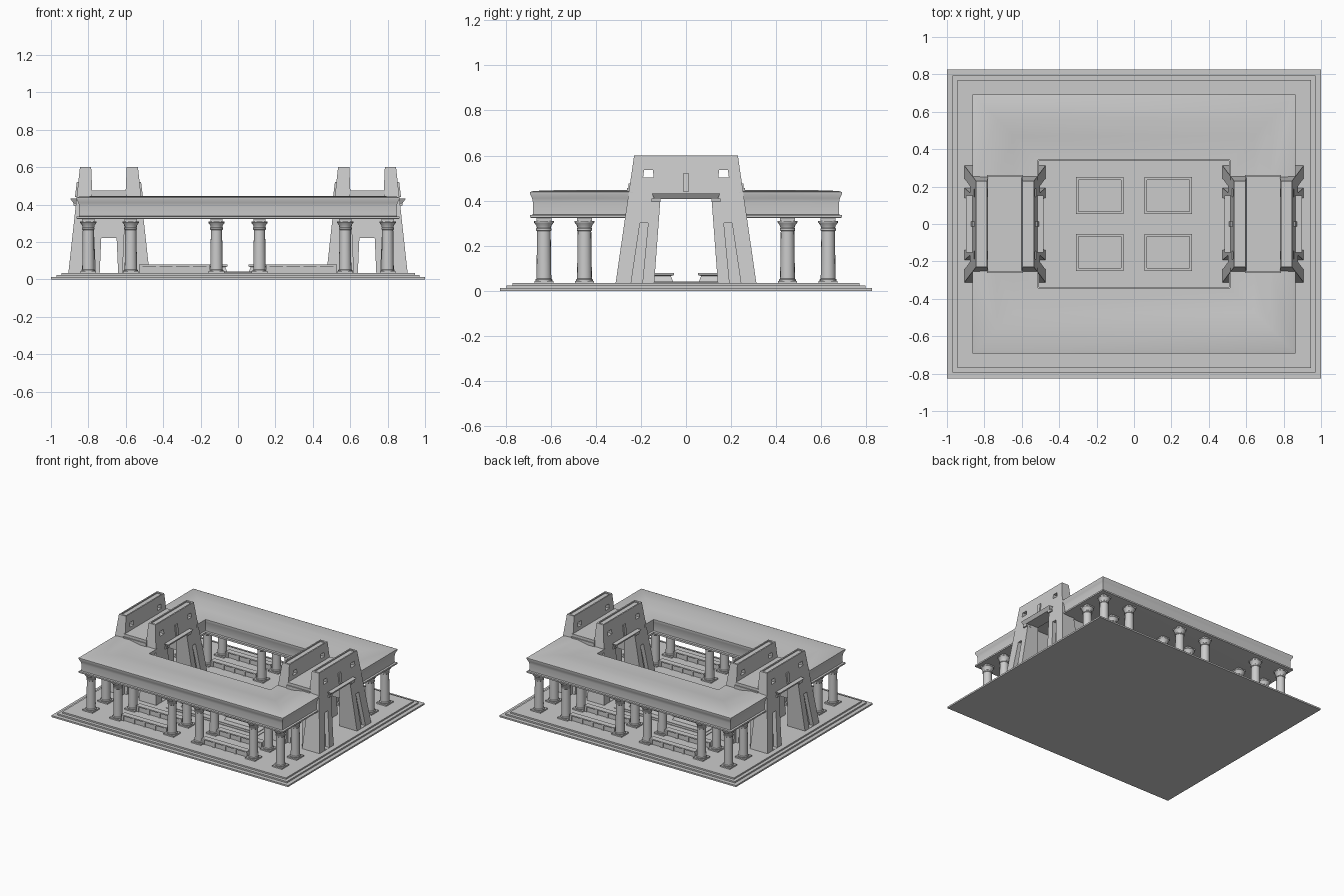
import bpy, bmesh, math

old = bpy.data.objects.get("Cube")
if old:
    bpy.data.objects.remove(old, do_unlink=True)

stone = bpy.data.materials.new("grey_stone")
stone.use_nodes = True
GREY = (0.6, 0.6, 0.6, 1)
stone.diffuse_color = GREY
stone.node_tree.nodes["Principled BSDF"].inputs["Base Color"].default_value = GREY


def finish(name, bm):
    bmesh.ops.recalc_face_normals(bm, faces=bm.faces)
    me = bpy.data.meshes.new(name)
    bm.to_mesh(me)
    bm.free()
    me.materials.append(stone)
    ob = bpy.data.objects.new(name, me)
    bpy.context.collection.objects.link(ob)
    return ob


def loft(name, rings, closed=False):
    """Skin equal-sized closed rings; cap the ends unless the loop closes."""
    bm = bmesh.new()
    rows = [[bm.verts.new(p) for p in r] for r in rings]
    n = len(rows[0])
    pairs = list(zip(rows, rows[1:])) + ([(rows[-1], rows[0])] if closed else [])
    for a, b in pairs:
        for i in range(n):
            j = (i + 1) % n
            bm.faces.new((a[i], a[j], b[j], b[i]))
    if not closed:
        bm.faces.new(rows[0])
        bm.faces.new(rows[-1])
    return finish(name, bm)


def rect(x0, x1, y0, y1, z):
    return [(x0, y0, z), (x1, y0, z), (x1, y1, z), (x0, y1, z)]


def box(name, x0, x1, y0, y1, z0, z1, inset=0.0):
    """Box whose top is drawn in by inset."""
    return loft(name, [rect(x0, x1, y0, y1, z0),
                       rect(x0 + inset, x1 - inset, y0 + inset, y1 - inset, z1)])


def smooth(ob):
    bpy.ops.object.select_all(action='DESELECT')
    ob.select_set(True)
    bpy.context.view_layer.objects.active = ob
    bpy.ops.object.shade_smooth_by_angle(angle=math.radians(35))


def cut(ob, cutters):
    bpy.context.view_layer.objects.active = ob
    for c in cutters:
        c.hide_render = True
        m = ob.modifiers.new("cut", 'BOOLEAN')
        m.operation, m.solver, m.object = 'DIFFERENCE', 'EXACT', c
        bpy.ops.object.modifier_apply(modifier=m.name)
        bpy.data.objects.remove(c, do_unlink=True)


FLOOR = 0.034

# Stepped platform
for i, (inset, z0, z1) in enumerate([(0, 0, .012), (.03, .012, .023), (.055, .023, FLOOR)]):
    box(f"platform_step_{i}", -1 + inset, 1 - inset, -.825 + inset, .825 - inset, z0, z1)
box("court_floor_lower", -.39, .39, -.31, .31, FLOOR, FLOOR + .004)
box("court_floor_upper", -.365, .365, -.29, .29, FLOOR + .004, FLOOR + .008)

# Four raised basins
for sx in (-1, 1):
    for sy in (-1, 1):
        cx, cy = .183 * sx, .152 * sy

        def ring(hx, hy, z):
            return rect(cx - hx, cx + hx, cy - hy, cy + hy, z)
        loft("basin", [ring(.128, .098, FLOOR), ring(.115, .085, .066), ring(.128, .098, .07),
                       ring(.128, .098, .08), ring(.114, .084, .08), ring(.114, .084, .066),
                       ring(.1, .07, .066), ring(.1, .07, .058)])

# Two roof halves swept around the court, open at the gates
profile = [(.02, .322), (0, .325), (0, .336), (.014, .338), (.014, .39), (.01, .41), (0, .43),
           (0, .438), (.015, .443), (.13, .447), (.22, .43), (.35, .43), (.35, .41),
           (.34, .39), (.34, .338), (.355, .336), (.355, .322)]
for sy in (-1, 1):
    ends = [(-1, 0), (-1, 1), (1, 1), (1, 0)]
    rings = [[(sx * (.863 - d), sy * ((.692 - d) if far else .235), z) for d, z in profile]
             for sx, far in ends]
    smooth(loft("colonnade_roof", rings))

# Columns with flared capitals
shaft = [(.038, .044), (.038, .05), (.033, .054), (.03, .265), (.034, .268), (.034, .276),
         (.031, .279), (.034, .29), (.044, .304), (.044, .309)]
for x in (-.8, -.573, -.115, .115, .573, .8):
    for y in (-.63, -.45, .45, .63):
        circles = [[(x + r * math.cos(a * math.pi / 8), y + r * math.sin(a * math.pi / 8), z)
                    for a in range(16)] for r, z in shaft]
        smooth(loft("column", circles))
        box("column_base", x - .042, x + .042, y - .042, y + .042, FLOOR, .044)
        box("column_abacus", x - .033, x + .033, y - .033, y + .033, .309, .324)

# Low panelled parapets between columns
for y in (-.63, -.45, .45, .63):
    for sx in (-1, 1):
        x0, x1 = sorted((sx * .15, sx * .53))
        box("parapet_panel", x0, x1, y - .013, y + .013, FLOOR, .07)
        box("parapet_rail", x0, x1, y - .022, y + .022, .07, .079)
        for k in range(5):
            px = x0 + .01 + k * (x1 - x0 - .02) / 4
            box("parapet_post", px - .009, px + .009, y - .019, y + .019, FLOOR, .07)

# Gates: a pair of tapered pylons joined by side walls and a roof
TOP = .6


def slab(name, xs0, xs1, ys0, ys1, z0, z1):
    return loft(name, [rect(*xs0, *ys0, z0), rect(*xs1, *ys1, z1)])


for gx in (-.69, .69):
    for s in (-1, 1):
        def span(a, b):
            return tuple(sorted((gx + s * a, gx + s * b)))
        pylon = slab("gate_pylon", span(.07, .217), span(.095, .155),
                     (-.312, .312), (-.23, .23), FLOOR, TOP)
        cutters = [
            slab("doorway_cutter", span(0, .3), span(0, .3), (-.142, .142), (-.113, .113), .02, .412),
            slab("top_cutter", span(.105, .145), span(.105, .145),
                 (-.215, .215), (-.215, .215), .592, .62)]
        for m in (-1, 1):
            def side(a, b):
                return tuple(sorted((m * a, m * b)))
            cutters.append(slab("window_cutter", span(0, .3), span(0, .3),
                                side(.143, .19), side(.147, .186), .502, .536))
            cutters.append(slab("groove_cutter", span(.186, .25), span(.158, .25),
                                side(.193, .243), side(.168, .204), .036, .3))
        cut(pylon, cutters)
        # Cornice over the doorway with dropped ends
        slab("doorway_cornice", span(.15, .19), span(.15, .207),
             (-.14, .14), (-.152, .152), .408, .432)
        for m in (-1, 1):
            y0, y1 = sorted((m * .113, m * .152))
            slab("cornice_end", span(.15, .188), span(.15, .19), (y0, y1), (y0, y1), .394, .41)
        slab("face_emblem", span(.16, .182), span(.155, .172),
             (-.014, .014), (-.014, .014), .44, .52)
    for m in (-1, 1):
        b = tuple(sorted((m * .19, m * .285)))
        t = tuple(sorted((m * .17, m * .245)))
        wall = slab("gate_side_wall", (gx - .1, gx + .1), (gx - .1, gx + .1), b, t, FLOOR, .445)
        d = tuple(sorted((m * .1, m * .4)))
        cut(wall, [slab("side_door_cutter", (gx - .05, gx + .05), (gx - .041, gx + .041),
                        d, d, .02, .222)])
    box("gate_roof", gx - .097, gx + .097, -.262, .262, .43, .455)
    box("gate_roof_slab", gx - .095, gx + .095, -.255, .255, .455, .476)
